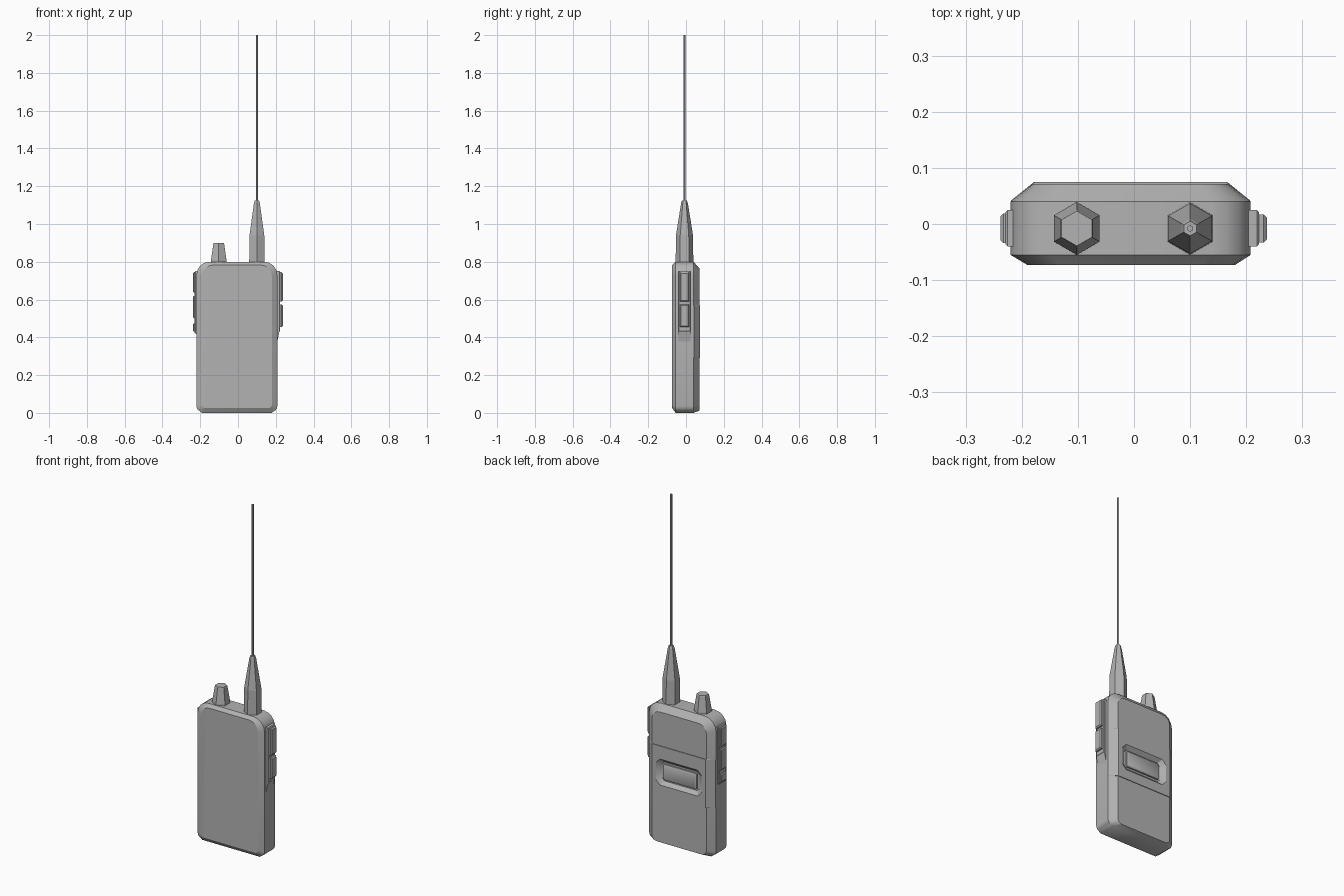
import bpy, bmesh, math
from mathutils import Vector

old = bpy.data.objects.get("Cube")
if old:
    bpy.data.objects.remove(old, do_unlink=True)

grey = bpy.data.materials.new("mid grey")
grey.use_nodes = True
colour = (0.45, 0.45, 0.45, 1)
grey.diffuse_color = colour
grey.node_tree.nodes["Principled BSDF"].inputs["Base Color"].default_value = colour


def loft(name, rings, smooth=True):
    """Skin a list of equal-length point rings and cap both ends."""
    bm = bmesh.new()
    loops = [[bm.verts.new(p) for p in ring] for ring in rings]
    for a, b in zip(loops, loops[1:]):
        for i in range(len(a)):
            j = (i + 1) % len(a)
            bm.faces.new((a[i], a[j], b[j], b[i]))
    bm.faces.new(loops[0])
    bm.faces.new(loops[-1])
    bmesh.ops.recalc_face_normals(bm, faces=bm.faces)
    mesh = bpy.data.meshes.new(name)
    bm.to_mesh(mesh)
    bm.free()
    mesh.materials.append(grey)
    ob = bpy.data.objects.new(name, mesh)
    bpy.context.collection.objects.link(ob)
    if smooth:
        shade(ob)
    return ob


def shade(ob):
    bpy.ops.object.select_all(action='DESELECT')
    ob.select_set(True)
    bpy.context.view_layer.objects.active = ob
    bpy.ops.object.shade_smooth_by_angle(angle=math.radians(30))


def outline(y, x0, x1, z0, z1, top, bottom, steps=4):
    """Rounded rectangle in the XZ plane at depth y."""
    corners = [(x1 - top, z1 - top, top, 0), (x0 + top, z1 - top, top, 1),
               (x0 + bottom, z0 + bottom, bottom, 2), (x1 - bottom, z0 + bottom, bottom, 3)]
    pts = []
    for cx, cz, r, quarter in corners:
        for k in range(steps + 1):
            a = math.pi / 2 * (quarter + k / steps)
            pts.append((cx + r * math.cos(a), y, cz + r * math.sin(a)))
    return pts


def cut(target, cutter):
    mod = target.modifiers.new("pocket", 'BOOLEAN')
    mod.operation = 'DIFFERENCE'
    mod.solver = 'EXACT'
    mod.object = cutter
    bpy.context.view_layer.objects.active = target
    bpy.ops.object.modifier_apply(modifier=mod.name)
    shade(target)


# Case with bevelled front and back rims
body = loft("body", [
    outline(-0.073, -0.19, 0.18, 0.025, 0.783, 0.06, 0.02),
    outline(-0.055, -0.22, 0.208, 0.006, 0.80, 0.07, 0.03),
    outline(0.04, -0.22, 0.208, 0.006, 0.80, 0.07, 0.03),
    outline(0.071, -0.18, 0.168, 0.012, 0.765, 0.05, 0.03)])

# Flat band across the back
band = loft("back_band", [
    outline(0.03, -0.219, 0.207, 0.29, 0.57, 0.002, 0.002, 1),
    outline(0.042, -0.219, 0.207, 0.29, 0.57, 0.002, 0.002, 1),
    outline(0.075, -0.178, 0.166, 0.29, 0.57, 0.002, 0.002, 1)])

# Sloped pocket in the back, with a raised plate inside
pocket = loft("pocket_cutter", [
    outline(0.055, -0.125, 0.113, 0.365, 0.475, 0.015, 0.015, 1),
    outline(0.085, -0.165, 0.153, 0.335, 0.505, 0.03, 0.03, 1)])
for part in (body, band):
    cut(part, pocket)
bpy.data.objects.remove(pocket, do_unlink=True)
loft("back_plate", [
    outline(0.05, -0.112, 0.10, 0.375, 0.465, 0.004, 0.004, 1),
    outline(0.064, -0.112, 0.10, 0.375, 0.465, 0.004, 0.004, 1),
    outline(0.068, -0.106, 0.094, 0.381, 0.459, 0.004, 0.004, 1)])


def side_block(name, side, x_in, x_out, z0, z1, y0, y1, bevel, taper=0.0):
    """Bevelled block on one side; taper slopes its lower end."""
    def ring(x, inset, drop):
        return [(side * x, y, z) for y, z in (
            (y0 + inset, z0 + inset + drop), (y1 - inset, z0 + inset + drop),
            (y1 - inset, z1 - inset), (y0 + inset, z1 - inset))]
    return loft(name, [ring(x_in, 0, 0), ring(x_out - bevel, 0, taper),
                       ring(x_out, bevel, taper)])


# Left side: grip pad and two large buttons
side_block("left_pad", 1, 0.20, 0.223, 0.34, 0.75, -0.04, 0.025, 0.004, 0.09)
for name, z0, z1 in (("talk_button", 0.59, 0.745), ("lower_button", 0.455, 0.575)):
    side_block(name, 1, 0.21, 0.237, z0, z1, -0.033, 0.017, 0.006)

# Right side: pad and three buttons
side_block("right_pad", -1, 0.21, 0.229, 0.42, 0.75, -0.04, 0.025, 0.004)
for name, z0, z1 in (("upper_key", 0.635, 0.745), ("middle_key", 0.50, 0.62),
                     ("small_key", 0.43, 0.475)):
    side_block(name, -1, 0.215, 0.238, z0, z1, -0.034, 0.019, 0.005)


def hex_post(name, x, sections):
    """Six-sided post through (height, radius) sections."""
    rings = []
    for z, r in sections:
        rings.append([Vector((x, -0.008, z)) + r * Vector((math.sin(a), math.cos(a), 0))
                      for a in (math.pi / 3 * k for k in range(6))])
    return loft(name, rings, smooth=False)


# Top controls
hex_post("volume_knob", -0.102, [(0.79, 0.047), (0.81, 0.047), (0.895, 0.033), (0.90, 0.031)])
hex_post("antenna_base", 0.10, [(0.79, 0.047), (0.94, 0.045), (1.11, 0.018), (1.125, 0.013)])
hex_post("antenna_rod", 0.10, [(1.11, 0.006), (2.0, 0.006)])

# Rest the case on the ground
for ob in (body,):
    for v in ob.data.vertices:
        if v.co.z < 0.0065:
            v.co.z = 0
